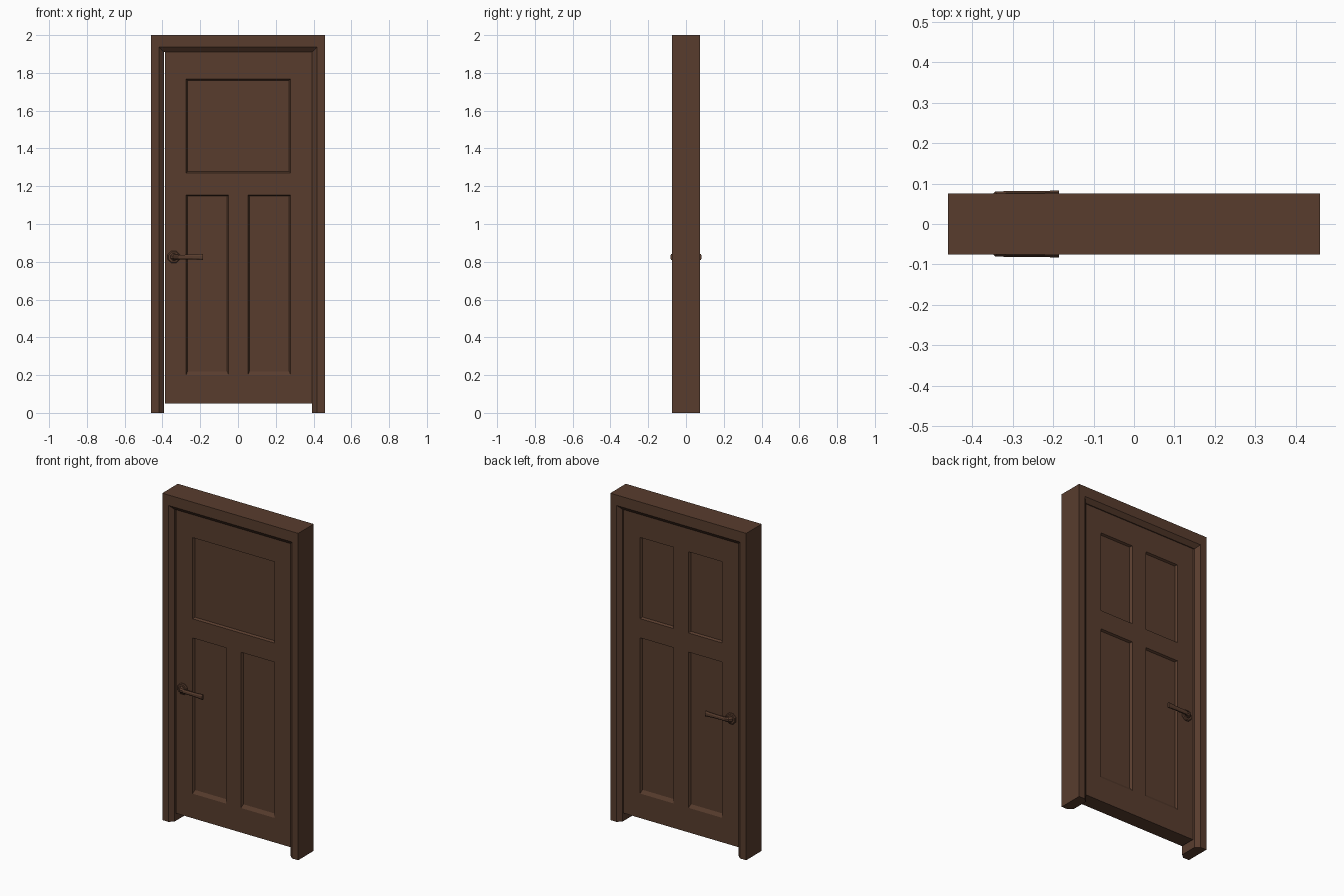
import bpy, bmesh, math

if "Cube" in bpy.data.objects:
    bpy.data.objects.remove(bpy.data.objects["Cube"])

wood = bpy.data.materials.new("dark brown wood")
wood.diffuse_color = (0.098, 0.046, 0.027, 1)
wood.use_nodes = True
wood.node_tree.nodes["Principled BSDF"].inputs["Base Color"].default_value = wood.diffuse_color


def finish(bm, name):
    bmesh.ops.remove_doubles(bm, verts=bm.verts, dist=1e-5)
    bmesh.ops.recalc_face_normals(bm, faces=bm.faces)
    me = bpy.data.meshes.new(name)
    bm.to_mesh(me)
    bm.free()
    me.materials.append(wood)
    ob = bpy.data.objects.new(name, me)
    bpy.context.collection.objects.link(ob)
    return ob


def loft(bm, rings):
    """Skin a list of closed rings and cap both ends."""
    vr = [[bm.verts.new(p) for p in r] for r in rings]
    n = len(vr[0])
    for a, b in zip(vr, vr[1:]):
        for i in range(n):
            j = (i + 1) % n
            bm.faces.new((a[i], a[j], b[j], b[i]))
    bm.faces.new(vr[0])
    bm.faces.new(vr[-1])


# Door frame: chamfered profile mitred up, across and down
profile = [(0, -0.075), (0.042, -0.075), (0.067, -0.053),
           (0.067, 0.053), (0.042, 0.075), (0, 0.075)]
rings = []
for s, top in ((-1, False), (-1, True), (1, True), (1, False)):
    rings.append([(s * (0.46 - d), y, (2 - d - (0.022 if d else 0)) if top else 0)
                  for d, y in profile])
bm = bmesh.new()
loft(bm, rings)
finish(bm, "door_frame")

# Door leaf: grid of rails and stiles with sunken bevelled panels
XS = [-0.387, -0.275, -0.049, 0.052, 0.279, 0.391]
ZS = [0.05, 0.20, 1.153, 1.27, 1.767, 1.915]
DY = 0.047
DEPTH = 0.013


def quad(bm, pts):
    bm.faces.new([bm.verts.new(p) for p in pts])


def rect(x0, x1, z0, z1, y):
    return [(x0, y, z0), (x1, y, z0), (x1, y, z1), (x0, y, z1)]


def panel(bm, x0, x1, z0, z1, side, sill):
    outer = rect(x0, x1, z0, z1, side * DY)
    inner = rect(x0 + 0.008, x1 - 0.008, z0 + sill, z1 - 0.006, side * (DY - DEPTH))
    for i in range(4):
        j = (i + 1) % 4
        quad(bm, (outer[i], outer[j], inner[j], inner[i]))
    quad(bm, inner)


bm = bmesh.new()
for side in (-1, 1):
    for i in range(5):
        for k in range(5):
            cell = (XS[i], XS[i + 1], ZS[k], ZS[k + 1])
            if k in (1, 3) and i in (1, 3) and not (side < 0 and k == 3):
                panel(bm, *cell, side, 0.02 if k == 1 else 0.007)
            elif side < 0 and k == 3 and i in (1, 2, 3):
                continue
            else:
                quad(bm, rect(*cell, side * DY))
# single wide upper panel on the front
panel(bm, XS[1], XS[4], ZS[3], ZS[4], -1, 0.007)
# door edges
for i in range(5):
    for z in (ZS[0], ZS[-1]):
        quad(bm, [(XS[i], -DY, z), (XS[i + 1], -DY, z), (XS[i + 1], DY, z), (XS[i], DY, z)])
    for x in (XS[0], XS[-1]):
        quad(bm, [(x, -DY, ZS[i]), (x, DY, ZS[i]), (x, DY, ZS[i + 1]), (x, -DY, ZS[i + 1])])
finish(bm, "door_leaf")

# Handles: octagonal rosette and bent lever on each side
HX, HZ = -0.34, 0.825
# x, outward y, bend angle, half thickness, half height
LEVER = [(HX, 0.045, 0, 0.018, 0.018), (HX, 0.062, 0, 0.018, 0.018),
         (-0.333, 0.069, 45, 0.016, 0.015), (-0.315, 0.0725, 85, 0.009, 0.012),
         (-0.24, 0.0735, 90, 0.008, 0.013), (-0.185, 0.075, 90, 0.008, 0.017)]


def octagon(k):
    a = math.pi / 8 + k * math.pi / 4
    return math.cos(a) * 1.06, math.sin(a) * 1.06


for side, label in ((-1, "front"), (1, "back")):
    bm = bmesh.new()
    loft(bm, [[(HX + r * octagon(k)[0], side * y, HZ + r * octagon(k)[1]) for k in range(8)]
              for r, y in ((0.033, DY - 0.005), (0.033, DY + 0.005), (0.028, DY + 0.009))])
    finish(bm, label + "_rosette")
    bm = bmesh.new()
    rings = []
    for x, y, ang, t, h in LEVER:
        a = math.radians(ang)
        rings.append([(x + octagon(k)[0] * t * math.cos(a),
                       side * (y - octagon(k)[0] * t * math.sin(a)),
                       HZ + octagon(k)[1] * h) for k in range(8)])
    loft(bm, rings)
    finish(bm, label + "_lever")
